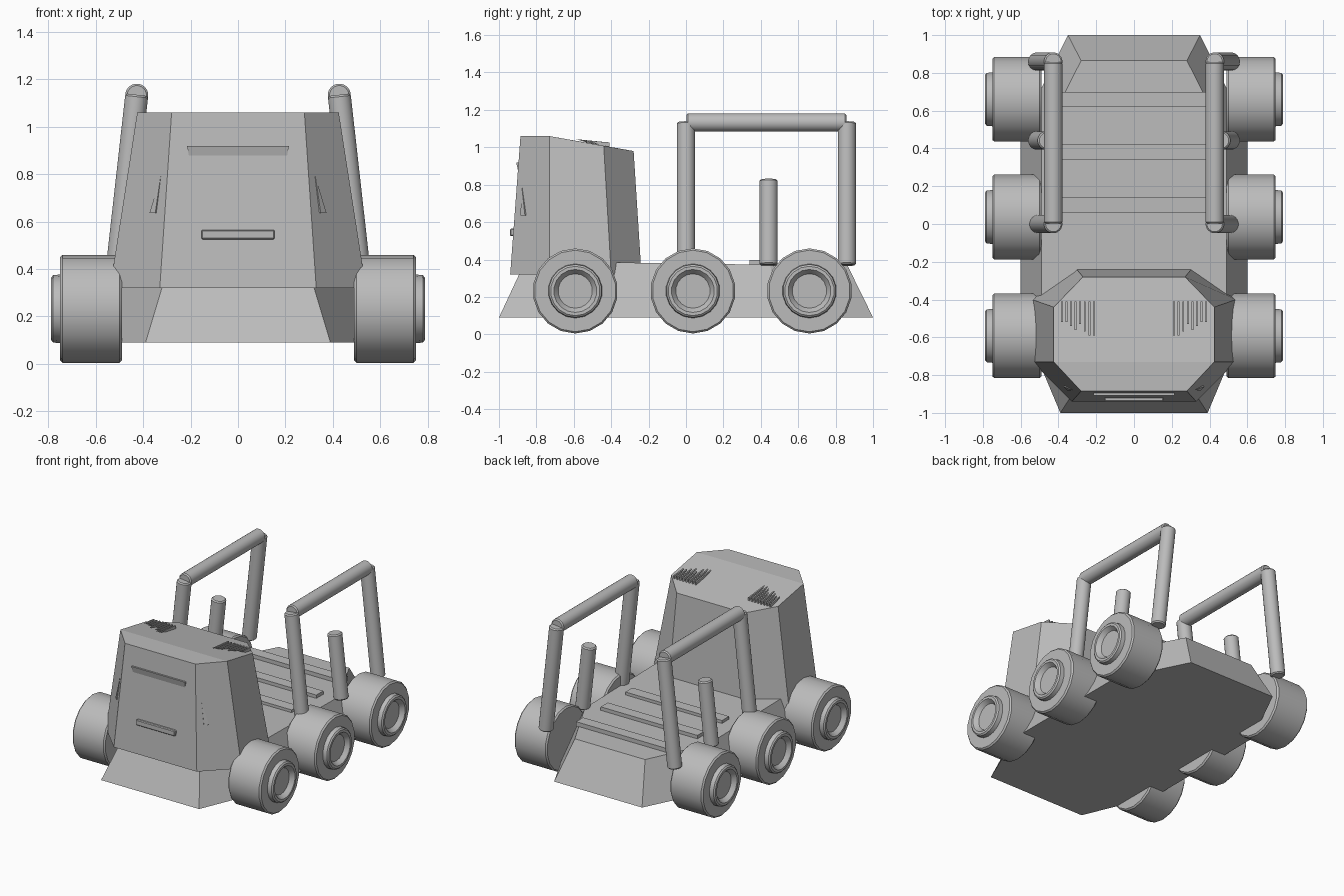
import bpy, bmesh, math
from mathutils import Vector

if "Cube" in bpy.data.objects:
    bpy.data.objects.remove(bpy.data.objects["Cube"])

grey = bpy.data.materials.new("plain_grey")
grey.diffuse_color = (0.5, 0.5, 0.5, 1)
grey.use_nodes = True
grey.node_tree.nodes["Principled BSDF"].inputs["Base Color"].default_value = grey.diffuse_color


def finish(name, bm, smooth=False):
    bmesh.ops.recalc_face_normals(bm, faces=bm.faces)
    me = bpy.data.meshes.new(name)
    bm.to_mesh(me)
    bm.free()
    ob = bpy.data.objects.new(name, me)
    bpy.context.collection.objects.link(ob)
    me.materials.append(grey)
    if smooth:
        bpy.ops.object.select_all(action='DESELECT')
        ob.select_set(True)
        bpy.context.view_layer.objects.active = ob
        bpy.ops.object.shade_smooth_by_angle(angle=math.radians(32))
    return ob


def octagon(front, mid_front, mid_back, back):
    """Mirror four (x, y, z) points into a closed eight-point ring."""
    right = [front, mid_front, mid_back, back]
    return right + [(-x, y, z) for x, y, z in reversed(right)]


def loft(name, bottom, top, split=False):
    """Join two rings; split divides the cap into a front and a rear plane."""
    bm = bmesh.new()
    a = [bm.verts.new(p) for p in bottom]
    b = [bm.verts.new(p) for p in top]
    n = len(a)
    bm.faces.new(a)
    for i in range(n):
        j = (i + 1) % n
        bm.faces.new((a[i], a[j], b[j], b[i]))
    if split:
        bm.faces.new((b[0], b[1], b[6], b[7]))
        bm.faces.new(b[1:7])
    else:
        bm.faces.new(b)
    return finish(name, bm)


def box(name, x0, x1, y0, y1, z0, z1, bevel=0):
    bm = bmesh.new()
    bmesh.ops.create_cube(bm, size=1)
    for v in bm.verts:
        v.co = ((x0 + x1) / 2 + v.co.x * (x1 - x0),
                (y0 + y1) / 2 + v.co.y * (y1 - y0),
                (z0 + z1) / 2 + v.co.z * (z1 - z0))
    if bevel:
        bmesh.ops.bevel(bm, geom=bm.edges[:], offset=bevel, segments=1, affect='EDGES')
    return finish(name, bm)


def lathe(name, start, end, profile, sides):
    """Spin (distance, radius) pairs about the axis from start to end."""
    start, end = Vector(start), Vector(end)
    axis = (end - start).normalized()
    q = axis.to_track_quat('Z', 'Y')
    bm = bmesh.new()
    rings = []
    for d, r in profile:
        rings.append([bm.verts.new(start + q @ Vector((
            r * math.cos(2 * math.pi * (k + 0.5) / sides),
            r * math.sin(2 * math.pi * (k + 0.5) / sides), d)))
            for k in range(sides)])
    for a, b in zip(rings, rings[1:]):
        for k in range(sides):
            m = (k + 1) % sides
            bm.faces.new((a[k], a[m], b[m], b[k]))
    bm.faces.new(rings[0])
    bm.faces.new(rings[-1])
    return finish(name, bm, True)


def tube(name, start, end, r=0.049):
    length = (Vector(end) - Vector(start)).length
    c = 0.008
    return lathe(name, start, end,
                 [(0, r - c), (c, r), (length - c, r), (length, r - c)], 20)


def prism(name, tri_a, tri_b):
    """Solid wedge between two triangles."""
    bm = bmesh.new()
    a = [bm.verts.new(p) for p in tri_a]
    b = [bm.verts.new(p) for p in tri_b]
    bm.faces.new(a)
    bm.faces.new(b)
    for i in range(3):
        j = (i + 1) % 3
        bm.faces.new((a[i], a[j], b[j], b[i]))
    return finish(name, bm)


# Chassis with sloped ends and sides
loft("chassis",
     octagon((0.39, -1, 0.09), (0.6, -0.5, 0.09), (0.6, 0.5, 0.09), (0.35, 1, 0.09)),
     octagon((0.30, -0.86, 0.39), (0.49, -0.42, 0.385), (0.49, 0.45, 0.372), (0.28, 0.865, 0.365)))

# Cab with cut corners and a roof dropping to the rear
loft("cab",
     octagon((0.33, -0.94, 0.32), (0.54, -0.73, 0.32), (0.54, -0.4, 0.32), (0.305, -0.238, 0.32)),
     octagon((0.28, -0.885, 1.06), (0.425, -0.73, 1.06), (0.425, -0.44, 1.008), (0.27, -0.28, 0.98)),
     split=True)

# Cab front brow and bumper slot
prism("window_brow",
      [(-0.215, -0.908, 0.92), (-0.215, -0.885, 0.92), (-0.20, -0.89, 0.84)],
      [(0.215, -0.908, 0.92), (0.215, -0.885, 0.92), (0.20, -0.89, 0.84)])
box("front_bar", -0.155, 0.155, -0.94, -0.91, 0.525, 0.565, 0.005)

# Deck planks
for y in (0.10, 0.38, 0.66):
    box("deck_plank", -0.385, 0.385, y - 0.04, y + 0.04, 0.365, 0.397)

slat_lengths = (0.18, 0.18, 0.16, 0.12, 0.15, 0.13, 0.11, 0.11)
wheel_profile = [(0, 0.2), (0, 0.218), (0.01, 0.2275), (0.25, 0.2275), (0.26, 0.218),
                 (0.26, 0.145), (0.29, 0.142), (0.298, 0.132), (0.298, 0.115),
                 (0.29, 0.108), (0.268, 0.092), (0.268, 0.08)]
for s in (-1, 1):
    # Wheels with raised hub rings
    for y in (-0.592, 0.037, 0.66):
        lathe("wheel", (s * 0.49, y, 0.232), (s * 0.79, y, 0.232), wheel_profile, 18)

    # Leaning side frames
    for y in (0.0, 0.86):
        tube("frame_post", (s * 0.513, y, 0.37), (s * 0.427, y, 1.135))
    tube("frame_rail", (s * 0.427, 0.003, 1.133), (s * 0.427, 0.857, 1.133))
    tube("short_post", (s * 0.513, 0.442, 0.37), (s * 0.461, 0.442, 0.828))

    # Slim corner lamps on the cut corners of the cab
    out = Vector((s * 0.7, -0.7, 0.09)).normalized()
    high, low = Vector((s * 0.315, -0.867, 0.79)), Vector((s * 0.35, -0.862, 0.635))
    side = Vector((s * 0.012, 0.012, 0))
    tri = [high, low - side, low + side]
    prism("corner_lamp", [p - out * 0.02 for p in tri], [p + out * 0.016 for p in tri])

    # Roof vent fins
    for i, length in enumerate(slat_lengths):
        x, y0 = s * (0.212 + 0.0243 * i), -0.41 - length
        roof = 1.06 - 0.1165 * (y0 + 0.73)
        tri = [(y0, roof), (-0.41, 1.026), (-0.41, 0.99)]
        prism("vent_fin", [(x - 0.005, y, z) for y, z in tri],
              [(x + 0.005, y, z) for y, z in tri])
